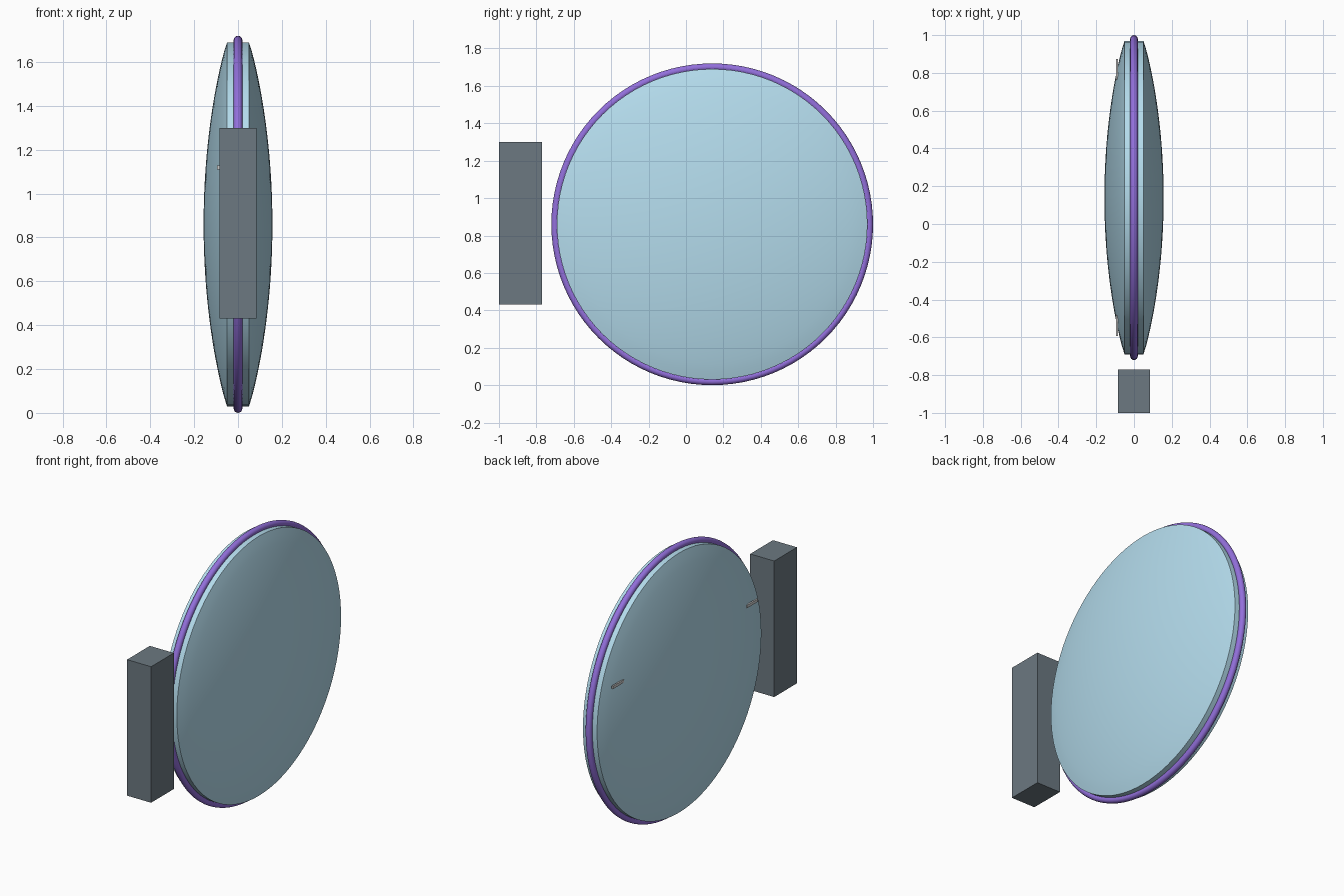
import bpy, bmesh, math
from mathutils import Vector, Matrix

if "Cube" in bpy.data.objects:
    bpy.data.objects.remove(bpy.data.objects["Cube"])

CENTRE = Vector((0, 0.14, 0.86))


def colour(obj, name, rgb):
    mat = bpy.data.materials.new(name)
    mat.diffuse_color = (*rgb, 1)
    mat.use_nodes = True
    mat.node_tree.nodes["Principled BSDF"].inputs["Base Color"].default_value = mat.diffuse_color
    obj.data.materials.append(mat)


def smooth(obj):
    bpy.ops.object.select_all(action='DESELECT')
    obj.select_set(True)
    bpy.context.view_layer.objects.active = obj
    bpy.ops.object.shade_smooth_by_angle(angle=math.radians(35))


def box(name, centre, size):
    bpy.ops.mesh.primitive_cube_add(size=1, location=centre)
    obj = bpy.context.object
    obj.name = name
    obj.scale = size
    bpy.ops.object.transform_apply(location=False, rotation=False, scale=True)
    return obj


# Lens: half profile spun about the x axis, with a flat rim
R, RIM, APEX, N = 0.83, 0.05, 0.157, 20
half = [(RIM + (APEX - RIM) * (1 - (i / N) ** 2) ** 0.9, R * i / N)
        for i in range(N + 1)]
profile = half + [(-x, r) for x, r in reversed(half)]
bm = bmesh.new()
verts = [bm.verts.new((x, 0, r)) for x, r in profile]
edges = [bm.edges.new(pair) for pair in zip(verts, verts[1:])]
bmesh.ops.spin(bm, geom=verts + edges, cent=(0, 0, 0), axis=(1, 0, 0),
               angle=math.tau, steps=96)
bmesh.ops.remove_doubles(bm, verts=bm.verts, dist=1e-4)
bmesh.ops.recalc_face_normals(bm, faces=bm.faces)
mesh = bpy.data.meshes.new("lens")
bm.to_mesh(mesh)
bm.free()
lens = bpy.data.objects.new("lens", mesh)
lens.location = CENTRE
bpy.context.collection.objects.link(lens)
smooth(lens)
colour(lens, "pale_blue", (0.46, 0.72, 0.85))

# Round ring around the lens rim
bpy.ops.mesh.primitive_torus_add(major_radius=0.84, minor_radius=0.02,
                                 major_segments=96, minor_segments=16,
                                 location=CENTRE, rotation=(0, math.pi / 2, 0))
ring = bpy.context.object
ring.name = "rim_ring"
smooth(ring)
colour(ring, "purple", (0.29, 0.16, 0.71))

# Upright block beside the lens
block = box("side_block", (0, -0.885, 0.865), (0.17, 0.23, 0.87))
colour(block, "slate", (0.15, 0.19, 0.22))

# Pair of thin bars on the back of the lens
for side, label in ((-1, "near"), (1, "far")):
    box("small_bar_" + label, (-0.09, CENTRE.y + side * 0.678, 1.12),
        (0.01, 0.11, 0.018))
